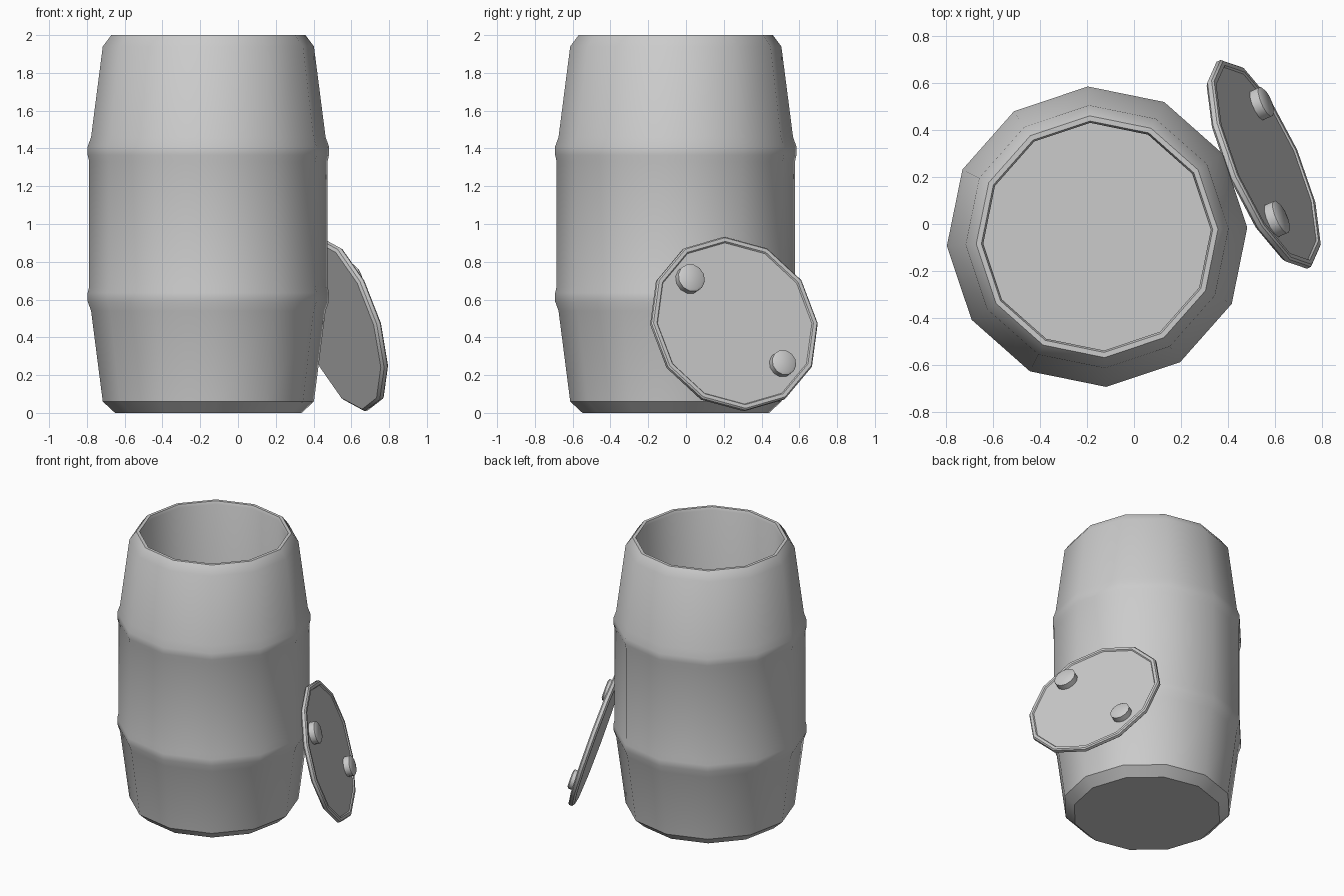
import bpy, math
from mathutils import Matrix, Vector

cube = bpy.data.objects.get("Cube")
if cube:
    bpy.data.objects.remove(cube, do_unlink=True)

SIDES = 12

grey = bpy.data.materials.new("plain_grey")
grey.use_nodes = True
GREY = (0.6, 0.6, 0.6, 1)
grey.diffuse_color = GREY
grey.node_tree.nodes["Principled BSDF"].inputs["Base Color"].default_value = GREY


def lathe(name, profile, matrix, phase=0.0, smooth=38):
    """Spin a (radius, height) profile about local z and cap both ends."""
    verts, faces = [], []
    for r, z in profile:
        for i in range(SIDES):
            a = phase + math.tau * i / SIDES
            verts.append((r * math.cos(a), r * math.sin(a), z))
    for k in range(len(profile) - 1):
        for i in range(SIDES):
            j = (i + 1) % SIDES
            faces.append((k * SIDES + i, k * SIDES + j,
                          (k + 1) * SIDES + j, (k + 1) * SIDES + i))
    last = (len(profile) - 1) * SIDES
    faces.append(tuple(reversed(range(SIDES))))
    faces.append(tuple(range(last, last + SIDES)))
    mesh = bpy.data.meshes.new(name)
    mesh.from_pydata(verts, [], faces)
    mesh.materials.append(grey)
    obj = bpy.data.objects.new(name, mesh)
    bpy.context.collection.objects.link(obj)
    obj.matrix_world = matrix
    bpy.ops.object.select_all(action='DESELECT')
    obj.select_set(True)
    bpy.context.view_layer.objects.active = obj
    bpy.ops.object.shade_smooth_by_angle(angle=math.radians(smooth))
    return obj


# Barrel: bulged wall with two hoops, rolled rim, hollow inside
lower = [(0.495, 0), (0.56, 0.06), (0.622, 0.54), (0.64, 0.59), (0.64, 0.635), (0.632, 0.67)]
upper = [(r, 2 - z) for r, z in reversed(lower[1:])]
rim = [(0.515, 2), (0.493, 2), (0.485, 1.98), (0.485, 0.06)]
lathe("barrel", lower + upper + rim,
      Matrix.Translation((-0.157, -0.054, 0)), math.radians(3.5))

# Lid leaning against the barrel
normal = Vector((0.87, 0.38, 0.29)).normalized()
up = (Vector((0, 0, 1)) - normal * normal.z).normalized()
side = up.cross(normal)
centre = Vector((0.55, 0.253, 0.47))


def on_lid(point):
    m = Matrix((side, up, normal)).transposed().to_4x4()
    m.translation = point
    return m


lathe("lid", [(0.465, -0.02), (0.48, -0.008), (0.48, 0.012), (0.472, 0.02),
              (0.452, 0.02), (0.446, 0.012)], on_lid(centre))

# Two bungs set into the lid
for name, y, z, r in (("large_bung", 0.01, 0.70, 0.076), ("small_bung", 0.50, 0.252, 0.069)):
    dy, dz = y - centre.y, z - centre.z
    dx = -(normal.y * dy + normal.z * dz) / normal.x
    lathe(name, [(r, 0), (r, 0.052), (r - 0.012, 0.06)],
          on_lid(centre + Vector((dx, dy, dz))), math.radians(15))
